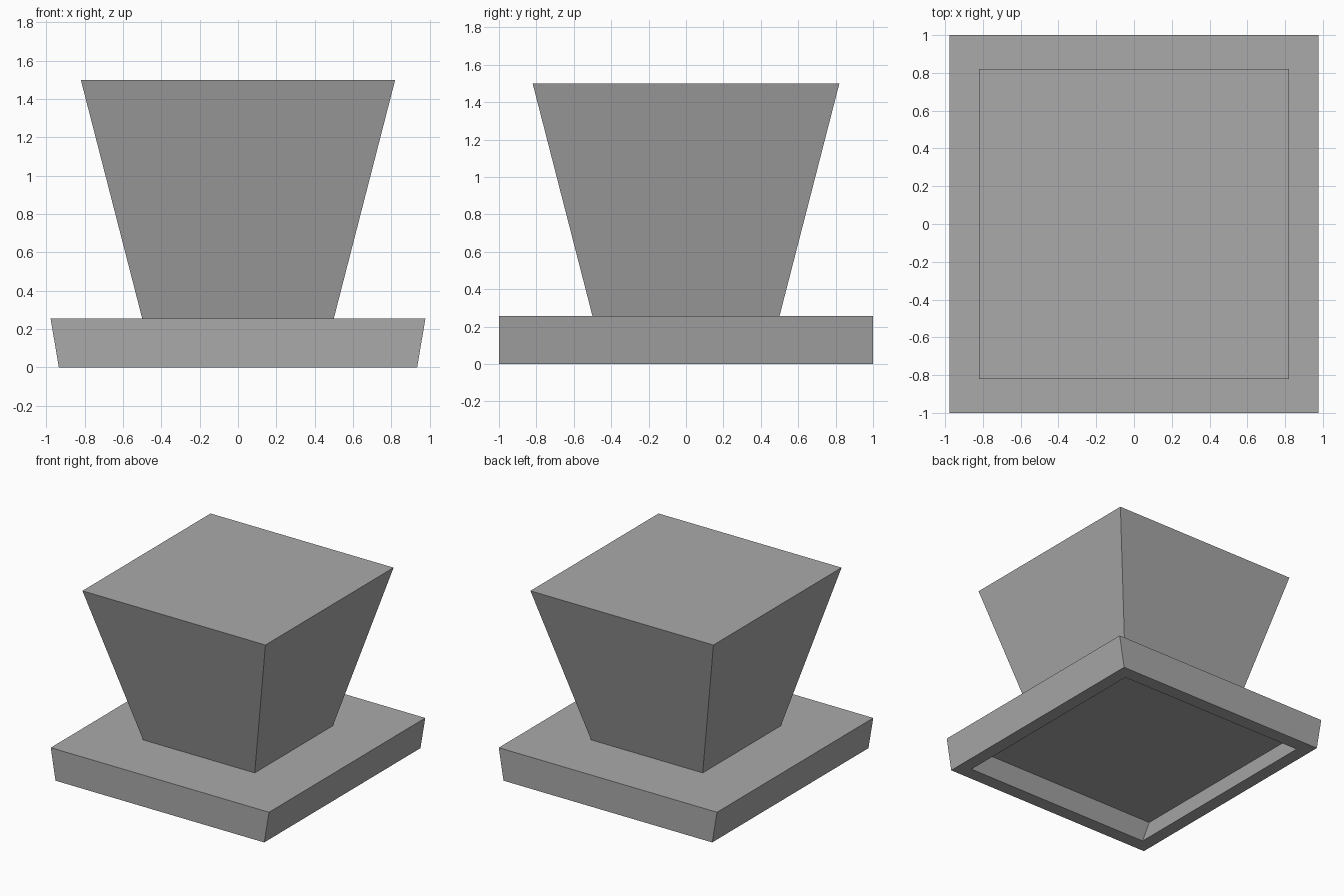
import bpy
import bmesh

default = bpy.data.objects.get("Cube")
if default:
    bpy.data.objects.remove(default, do_unlink=True)

# Single flat grey
grey = bpy.data.materials.new("plain_grey")
grey.use_nodes = True
colour = (0.4, 0.4, 0.4, 1)
grey.diffuse_color = colour
grey.node_tree.nodes["Principled BSDF"].inputs["Base Color"].default_value = colour


def tapered_loop(name, rings):
    """Closed solid through rectangular rings of (half x, half y, z)."""
    bm = bmesh.new()
    loops = [[bm.verts.new((sx * hx, sy * hy, z))
              for sx, sy in ((-1, -1), (1, -1), (1, 1), (-1, 1))]
             for hx, hy, z in rings]
    for low, high in zip(loops, loops[1:]):
        for i in range(4):
            j = (i + 1) % 4
            bm.faces.new((low[i], low[j], high[j], high[i]))
    bm.faces.new(loops[0])
    bm.faces.new(loops[-1])
    bmesh.ops.recalc_face_normals(bm, faces=bm.faces)
    mesh = bpy.data.meshes.new(name)
    bm.to_mesh(mesh)
    bm.free()
    mesh.materials.append(grey)
    obj = bpy.data.objects.new(name, mesh)
    bpy.context.collection.objects.link(obj)
    return obj


# Base slab: thin top, rim and undercut walls around a deep hollow below
tapered_loop("base_slab", [(0.97, 0.98, 0.25), (0.83, 0.89, 0),
                           (0.935, 1, 0), (0.978, 1, 0.256)])

# Flared block standing on the base
tapered_loop("flared_block", [(0.5, 0.5, 0.256), (0.82, 0.82, 1.5)])
